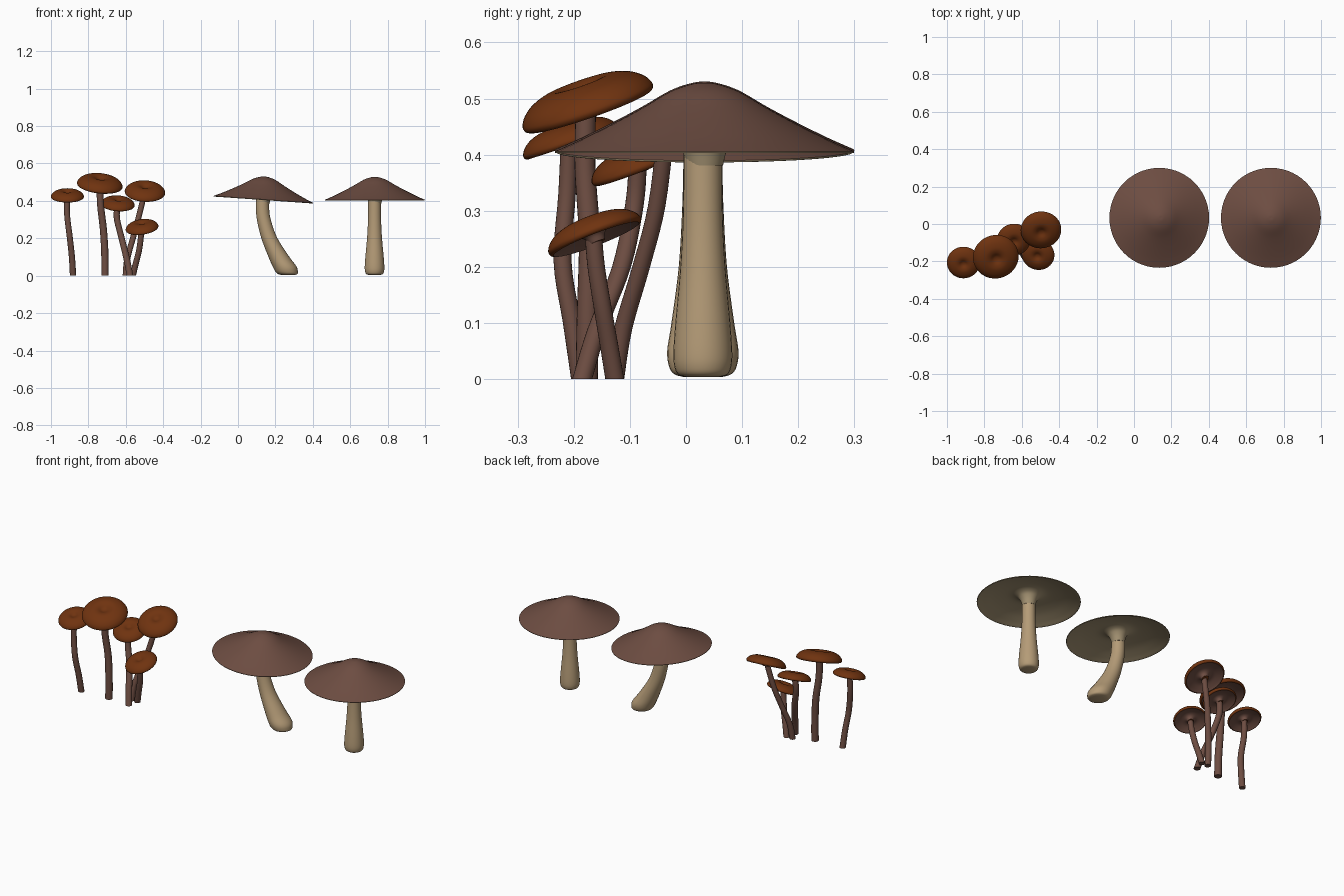
import bpy, bmesh, math

if "Cube" in bpy.data.objects:
    bpy.data.objects.remove(bpy.data.objects["Cube"])


def material(name, rgb):
    m = bpy.data.materials.new(name)
    m.diffuse_color = (*rgb, 1)
    m.use_nodes = True
    m.node_tree.nodes["Principled BSDF"].inputs["Base Color"].default_value = m.diffuse_color
    return m


BROWN = material("dark brown", (0.153, 0.074, 0.054))
RUST = material("rust brown", (0.160, 0.033, 0.005))
TAN = material("tan", (0.46, 0.33, 0.185))
GILL = material("gill tan", (0.36, 0.28, 0.165))


def spline(pts, steps=5):
    """Smooth curve through points of any dimension."""
    out = []
    for i in range(len(pts) - 1):
        a, b = pts[max(i - 1, 0)], pts[i]
        c, d = pts[i + 1], pts[min(i + 2, len(pts) - 1)]
        for s in range(steps):
            t = s / steps
            out.append(tuple(
                0.5 * (2 * q + (r - p) * t + (2 * p - 5 * q + 4 * r - w) * t * t
                       + (3 * q - p - 3 * r + w) * t ** 3)
                for p, q, r, w in zip(a, b, c, d)))
    return out + [pts[-1]]


def skin(name, rings, mats, mat_of, sides=40):
    """Join horizontal rings (x, y, z, radius) into a surface."""
    bm = bmesh.new()
    loops = []
    for x, y, z, r in rings:
        if r < 1e-5:
            loops.append([bm.verts.new((x, y, z))])
        else:
            loops.append([bm.verts.new((x + r * math.cos(k * math.tau / sides),
                                        y + r * math.sin(k * math.tau / sides), z))
                          for k in range(sides)])
    for i, (a, b) in enumerate(zip(loops, loops[1:])):
        for k in range(sides):
            n = (k + 1) % sides
            if len(a) == 1:
                f = bm.faces.new((a[0], b[n], b[k]))
            elif len(b) == 1:
                f = bm.faces.new((a[k], a[n], b[0]))
            else:
                f = bm.faces.new((a[k], a[n], b[n], b[k]))
            f.material_index = mat_of(i)
    # close open ends
    for l in (loops[0], loops[-1]):
        if len(l) > 1:
            bm.faces.new(l)
    bmesh.ops.recalc_face_normals(bm, faces=bm.faces)
    me = bpy.data.meshes.new(name)
    bm.to_mesh(me)
    bm.free()
    ob = bpy.data.objects.new(name, me)
    bpy.context.collection.objects.link(ob)
    for m in mats:
        me.materials.append(m)
    bpy.ops.object.select_all(action='DESELECT')
    ob.select_set(True)
    bpy.context.view_layer.objects.active = ob
    bpy.ops.object.shade_smooth_by_angle(angle=math.radians(50))
    return ob


def cap(name, top, under, mats, loc, tilt, scale=1, sides=56):
    """Lathed cap: coloured top, different underside."""
    t, u = spline(top), spline(under)
    rings = [(0, 0, z * scale, max(r, 0) * scale) for r, z in t + u[1:]]
    split = len(t) - 1
    ob = skin(name, rings, mats, lambda i: 0 if i < split else 1, sides)
    ob.location = loc
    ob.rotation_euler = [math.radians(a) for a in tilt] + [0]


def stem(name, path, mat, sides=28):
    skin(name, spline(path), [mat], lambda i: 0, sides)


# Large broad-capped mushrooms
BIG_TOP = [(0, .122), (.02, .1205), (.06, .107), (.11, .078), (.16, .051),
           (.22, .021), (.267, 0)]
BIG_UNDER = [(.267, 0), (.262, -.003), (.23, .010), (.17, .030), (.10, .042),
             (.06, .032), (.042, .008), (.033, -.025)]
cap("straight_mushroom_cap", BIG_TOP, BIG_UNDER, [BROWN, GILL], (.732, .033, .406), (0, 0))
cap("leaning_mushroom_cap", BIG_TOP, BIG_UNDER, [BROWN, GILL], (.135, .033, .408), (0, 4))

stem("straight_mushroom_stem",
     [(.73, .03, z, r) for z, r in
      [(.004, .03), (.008, .043), (.02, .050), (.045, .0525), (.10, .049),
       (.20, .040), (.30, .035), (.43, .034)]], TAN)
stem("leaning_mushroom_stem",
     [(.268, .03, .004, .035), (.266, .03, .009, .051), (.260, .03, .022, .060),
      (.249, .03, .05, .0635), (.219, .03, .10, .056), (.168, .03, .20, .043),
      (.138, .03, .30, .037), (.131, .03, .37, .035), (.134, .03, .43, .034)], TAN)

# Cluster of small dimpled mushrooms
SMALL_TOP = [(0, .15), (.12, .17), (.30, .255), (.50, .275), (.75, .20),
             (.92, .08), (1, -.05), (.985, -.13), (.93, -.16)]
SMALL_UNDER = [(.93, -.16), (.80, -.09), (.55, .0), (.35, .0), (.22, -.08), (.17, -.22)]

# cap centre, cap radius, tilt, stem points below the cap, stem radius
CLUSTER = [
    ((-.912, -.208, .430), .088, (18, 0),
     [(-.882, -.188, 0), (-.888, -.203, .10), (-.900, -.220, .21), (-.914, -.212, .33)], .016),
    ((-.738, -.178, .495), .122, (19, 6),
     [(-.711, -.177, 0), (-.712, -.175, .12), (-.720, -.172, .25), (-.735, -.180, .38)], .019),
    ((-.642, -.086, .388), .090, (21, 4),
     [(-.577, -.185, 0), (-.595, -.158, .09), (-.622, -.115, .20), (-.648, -.092, .31)], .017),
    ((-.497, -.035, .455), .108, (26, 3),
     [(-.600, -.127, 0), (-.592, -.112, .09), (-.562, -.080, .20), (-.532, -.052, .31)], .016),
    ((-.514, -.165, .262), .088, (21, -8),
     [(-.562, -.127, 0), (-.548, -.137, .06), (-.530, -.149, .13), (-.520, -.160, .20)], .016),
]
for n, (c, r, tilt, path, sr) in enumerate(CLUSTER, 1):
    cap(f"small_mushroom_cap_{n}", SMALL_TOP, SMALL_UNDER, [RUST, BROWN], c, tilt, r, 48)
    pts = path + [(c[0], c[1], c[2] - .004)]
    stem(f"small_mushroom_stem_{n}",
         [(*p, sr * (1.05 - .1 * i / 4)) for i, p in enumerate(pts)], BROWN, 20)
